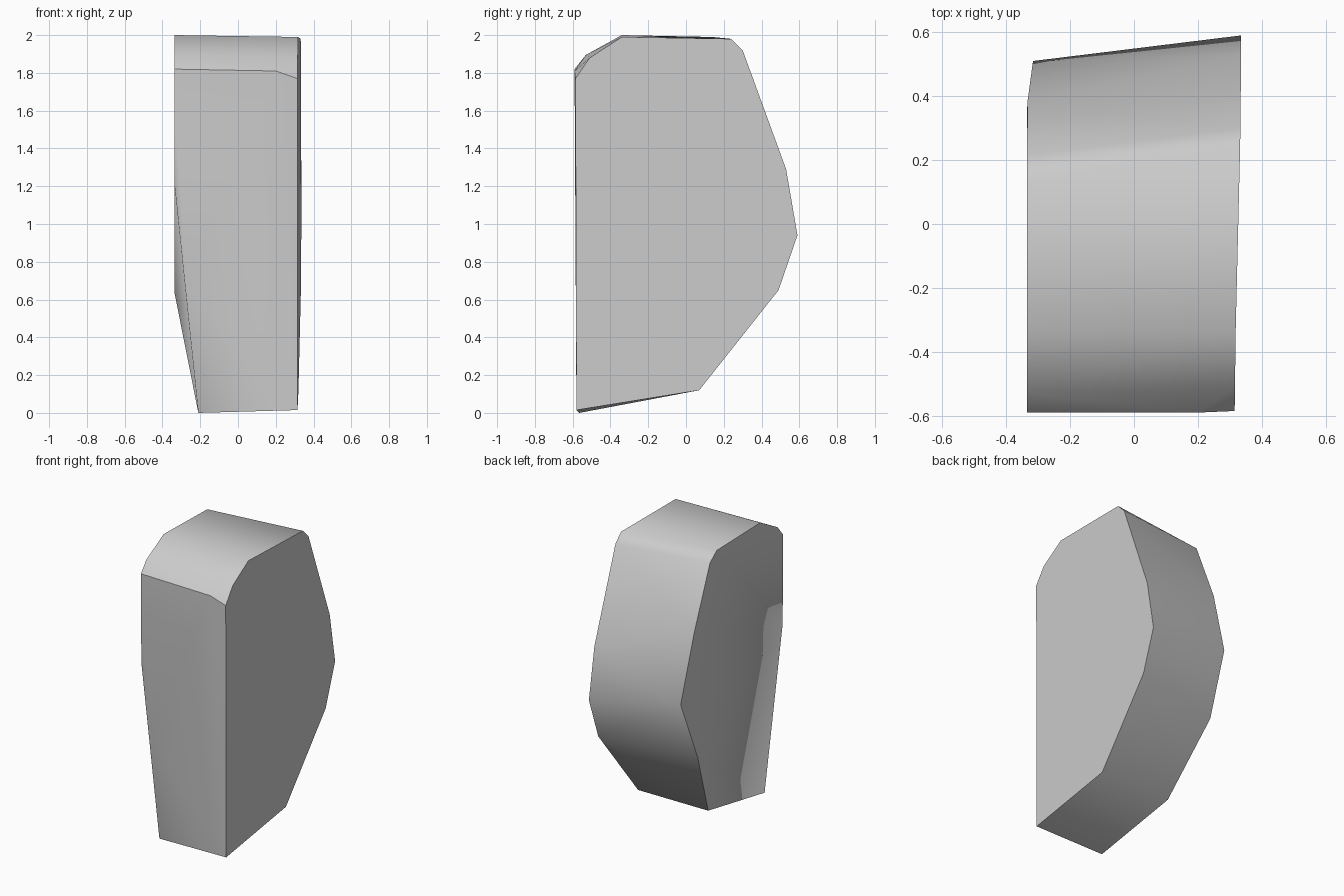
import bpy, bmesh
from math import radians

cube = bpy.data.objects.get("Cube")
if cube:
    bpy.data.objects.remove(cube, do_unlink=True)

stone = bpy.data.materials.new("stone grey")
stone.use_nodes = True
GREY = (0.6, 0.6, 0.6, 1)
stone.diffuse_color = GREY
stone.node_tree.nodes["Principled BSDF"].inputs["Base Color"].default_value = GREY

# Corners of the full flank: (x, y, z)
left_flank = [
    (.315, -.58, .015), (.32, .07, .12), (.333, .49, .65), (.335, .59, .94),
    (.335, .53, 1.29), (.333, .30, 1.92), (.332, .24, 1.98),
    (.318, -.34, 1.99), (.316, -.51, 1.88), (.315, -.585, 1.77),
]
# Corners of the opposite flank, which tapers in at the foot
right_flank = [
    (-.21, -.565, 0), (-.22, .07, .12), (-.335, .35, .63), (-.316, .51, 1.05),
    (-.333, .385, 1.51), (-.335, .215, 1.93), (-.335, .14, 1.99),
    (-.335, -.34, 2), (-.335, -.53, 1.895), (-.335, -.59, 1.82),
    (-.335, -.585, 1.2), (-.275, -.583, .68),
]
front_chip = [(.2, -.59, 1.81)]

# Chipped slab wrapped around the corners
bm = bmesh.new()
for corner in left_flank + right_flank + front_chip:
    bm.verts.new(corner)
bmesh.ops.convex_hull(bm, input=bm.verts)
bmesh.ops.dissolve_limit(bm, angle_limit=radians(1.5), verts=bm.verts, edges=bm.edges)
bmesh.ops.recalc_face_normals(bm, faces=bm.faces)

# Soft chips, with crisp flank rims and a crisp brow along the front
for face in bm.faces:
    face.smooth = True
for edge in bm.edges:
    brow = all(v.co.y < -.57 and 1.7 < v.co.z < 1.85 for v in edge.verts)
    edge.smooth = not brow and edge.calc_face_angle(0) < radians(48)

mesh = bpy.data.meshes.new("stone_slab")
bm.to_mesh(mesh)
bm.free()
mesh.materials.append(stone)
slab = bpy.data.objects.new("stone_slab", mesh)
bpy.context.collection.objects.link(slab)
